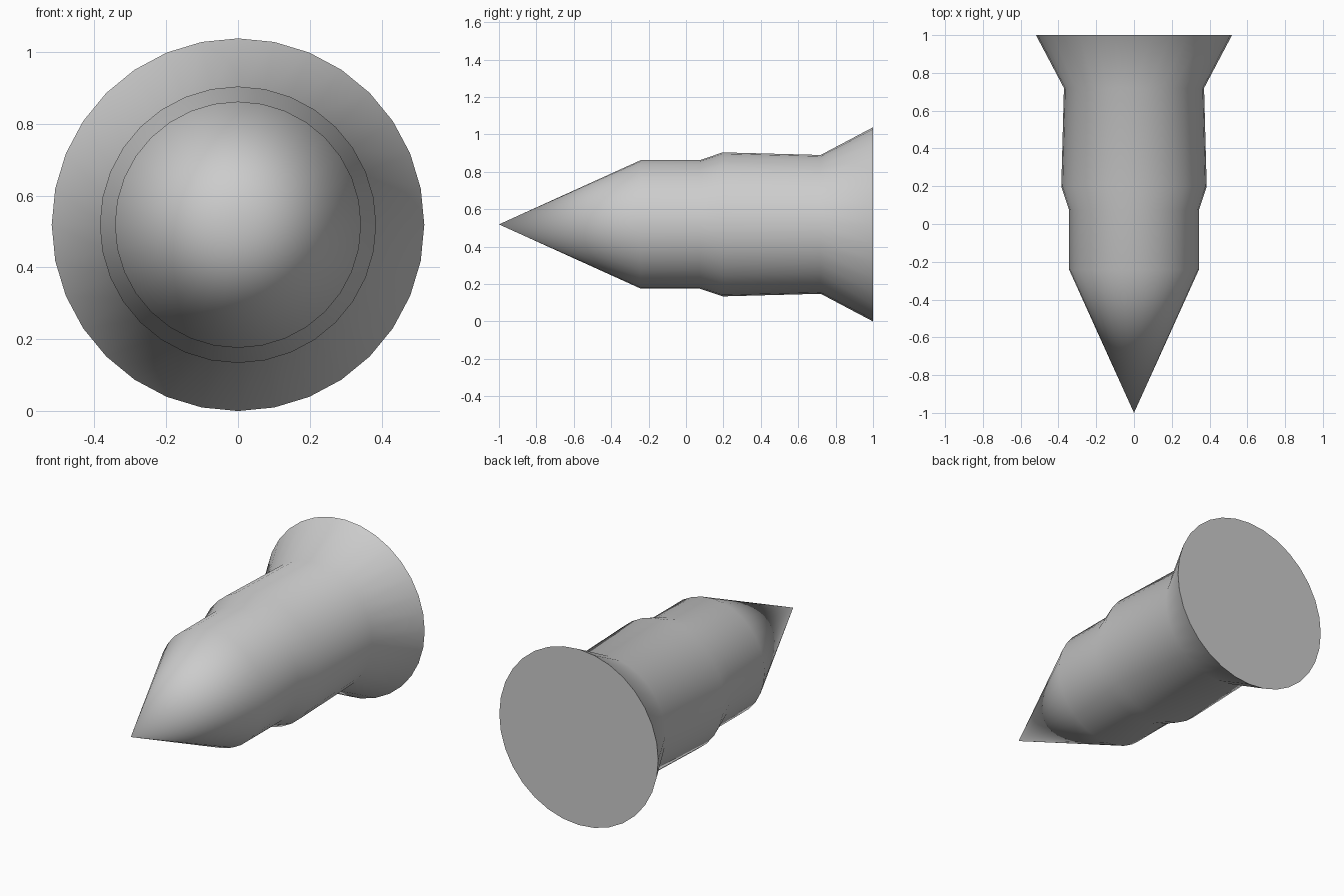
import bpy, bmesh, math

if "Cube" in bpy.data.objects:
    bpy.data.objects.remove(bpy.data.objects["Cube"])

SIDES = 32
R = 0.519  # flared base radius, also the axis height

# (y, radius) from just behind the tip to the flared base
profile = [(-0.243, 0.343), (0.072, 0.343), (0.197, 0.385),
           (0.72, 0.371), (1.0, R)]

bm = bmesh.new()


def ring(y, r):
    return [bm.verts.new((r * math.sin(2 * math.pi * i / SIDES), y,
                          R + r * math.cos(2 * math.pi * i / SIDES)))
            for i in range(SIDES)]


rings = [ring(y, r) for y, r in profile]
tip = bm.verts.new((0, -1, R))

# Pointed nose
for i in range(SIDES):
    bm.faces.new((tip, rings[0][i], rings[0][(i + 1) % SIDES]))

# Stepped body and flare
for a, b in zip(rings, rings[1:]):
    for i in range(SIDES):
        j = (i + 1) % SIDES
        bm.faces.new((a[i], b[i], b[j], a[j]))

# Flat back cap
bm.faces.new(rings[-1])
bmesh.ops.recalc_face_normals(bm, faces=bm.faces[:])

mesh = bpy.data.meshes.new("pointed_body")
bm.to_mesh(mesh)
bm.free()
body = bpy.data.objects.new("pointed_body", mesh)
bpy.context.collection.objects.link(body)

# Smooth sides, sharp rim at the back
bpy.context.view_layer.objects.active = body
body.select_set(True)
bpy.ops.object.shade_smooth_by_angle(angle=math.radians(35))
